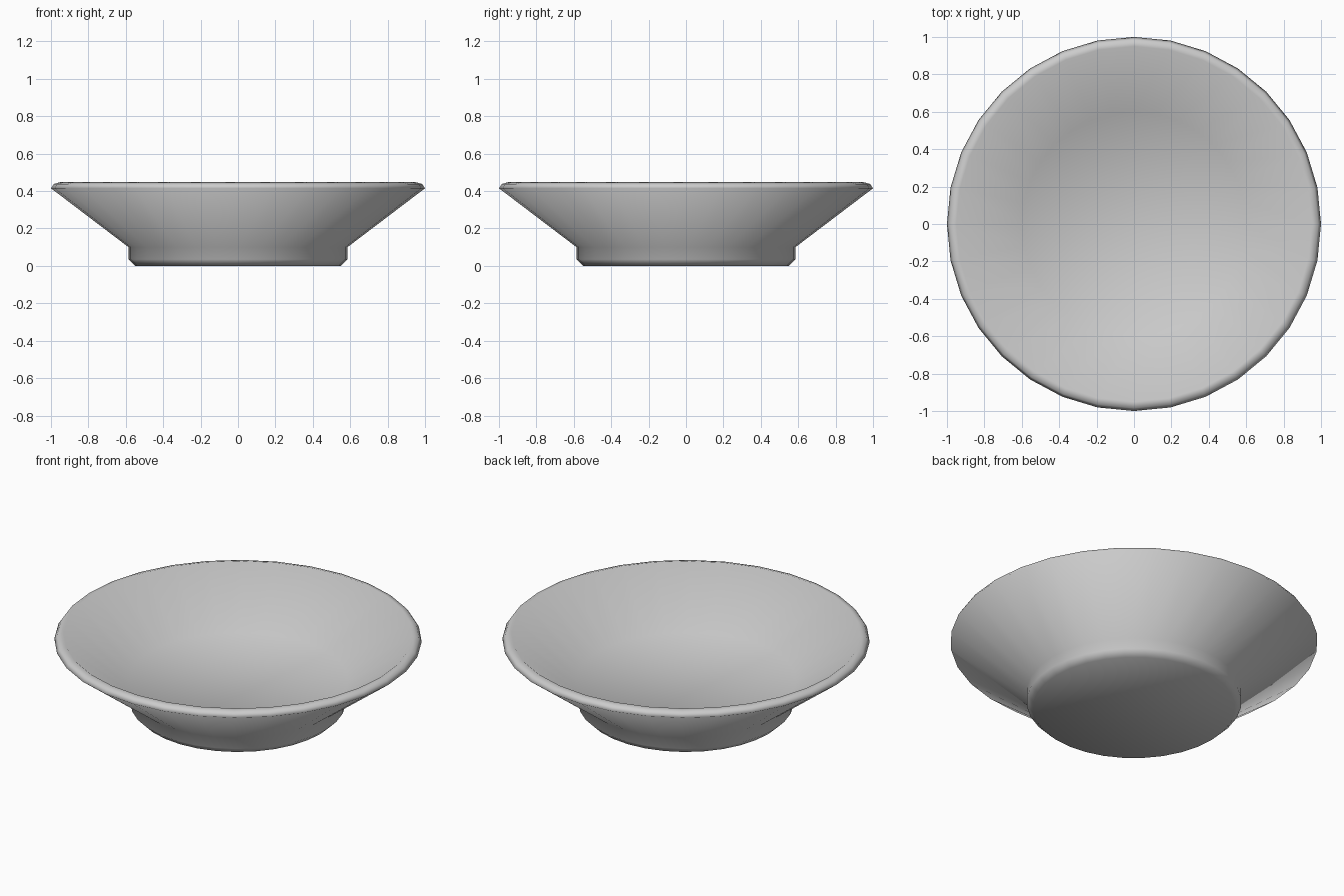
import bpy
import bmesh
from math import cos, sin, tau

SIDES = 32

if "Cube" in bpy.data.objects:
    bpy.data.objects.remove(bpy.data.objects["Cube"], do_unlink=True)

# Plain grey
GREY = (0.6, 0.6, 0.6, 1)
grey = bpy.data.materials.new("plain_grey")
grey.use_nodes = True
grey.diffuse_color = GREY
grey.node_tree.nodes["Principled BSDF"].inputs["Base Color"].default_value = GREY


def lathe(name, profile, material):
    """Turn a (radius, height) profile around z and cap both ends."""
    bm = bmesh.new()
    rings = [[bm.verts.new((r * cos(tau * i / SIDES), r * sin(tau * i / SIDES), z))
              for i in range(SIDES)] for r, z in profile]
    for low, high in zip(rings, rings[1:]):
        for i in range(SIDES):
            j = (i + 1) % SIDES
            bm.faces.new((low[i], low[j], high[j], high[i]))
    bm.faces.new(rings[0][::-1])
    bm.faces.new(rings[-1])
    bmesh.ops.recalc_face_normals(bm, faces=bm.faces)
    for face in bm.faces:
        face.smooth = True
    mesh = bpy.data.meshes.new(name)
    bm.to_mesh(mesh)
    bm.free()
    mesh.materials.append(material)
    obj = bpy.data.objects.new(name, mesh)
    bpy.context.collection.objects.link(obj)
    return obj


# Bowl: chamfered foot, flared wall, rounded rim, sloping inside, floor
foot = [(0.55, 0), (0.585, 0.035), (0.585, 0.1)]
rim = [(1, 0.415), (0.985, 0.438), (0.95, 0.448)]
inside = [(0.6, 0.18)]
lathe("bowl", foot + rim + inside, grey)
